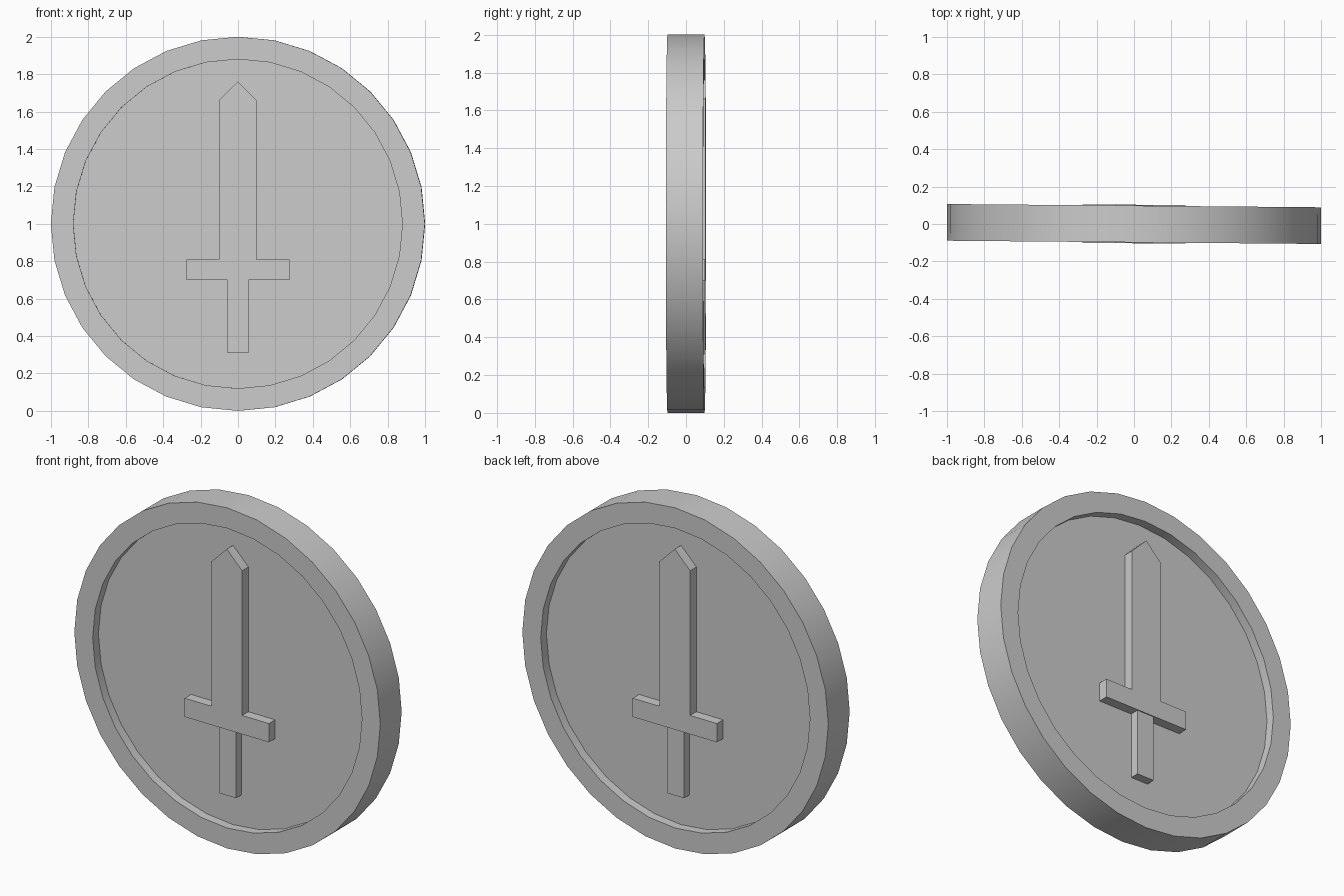
import bpy
import bmesh
from math import radians, sin, cos, tau
from mathutils import Matrix

cube = bpy.data.objects.get("Cube")
if cube:
    bpy.data.objects.remove(cube)

metal = bpy.data.materials.new("grey_metal")
metal.use_nodes = True
grey = (0.6, 0.6, 0.6, 1)
metal.diffuse_color = grey
metal.node_tree.nodes["Principled BSDF"].inputs["Base Color"].default_value = grey

TURN = Matrix.Rotation(radians(-0.5), 4, "Z")
SIDES = 32
PANEL = 0.045  # half thickness of the recessed panel


def finish(name, bm, smooth=False):
    bmesh.ops.recalc_face_normals(bm, faces=bm.faces)
    bm.transform(TURN)
    mesh = bpy.data.meshes.new(name)
    bm.to_mesh(mesh)
    bm.free()
    mesh.materials.append(metal)
    obj = bpy.data.objects.new(name, mesh)
    bpy.context.collection.objects.link(obj)
    if smooth:
        bpy.ops.object.select_all(action="DESELECT")
        obj.select_set(True)
        bpy.context.view_layer.objects.active = obj
        bpy.ops.object.shade_smooth_by_angle(angle=radians(30))


def raised(name, outline, top):
    """Extrude an x-z outline from the front panel and mirror it to the back."""
    bm = bmesh.new()
    for side in (-1, 1):
        low, high = ([bm.verts.new((x, side * y, z)) for x, z in outline]
                     for y in (PANEL, top))
        bm.faces.new(high)
        for i in range(len(outline)):
            bm.faces.new((low[i - 1], low[i], high[i], high[i - 1]))
    finish(name, bm)


def box(half_width, bottom, top):
    return [(-half_width, bottom), (half_width, bottom),
            (half_width, top), (-half_width, top)]


# Coin disc: a rim profile turned around the y axis, closed by two panels
profile = [(0.88, -PANEL), (0.88, -0.098), (1, -0.098),
           (1, 0.098), (0.88, 0.098), (0.88, PANEL)]
bm = bmesh.new()
rings = [[bm.verts.new((r * sin(tau * i / SIDES), y, 1 + r * cos(tau * i / SIDES)))
          for i in range(SIDES)] for r, y in profile]
for a, b in zip(rings, rings[1:]):
    for i in range(SIDES):
        bm.faces.new((a[i - 1], a[i], b[i], b[i - 1]))
bm.faces.new(rings[0])
bm.faces.new(rings[-1])
finish("coin_disc", bm, smooth=True)

# Sword relief on both sides: blade and guard in one outline, then the grip
raised("sword_blade_and_guard",
       [(-0.275, 0.70), (0.275, 0.70), (0.275, 0.81), (0.10, 0.81), (0.10, 1.66),
        (0, 1.76), (-0.10, 1.66), (-0.10, 0.81), (-0.275, 0.81)], 0.103)
raised("sword_grip", box(0.056, 0.31, 0.70), 0.097)
